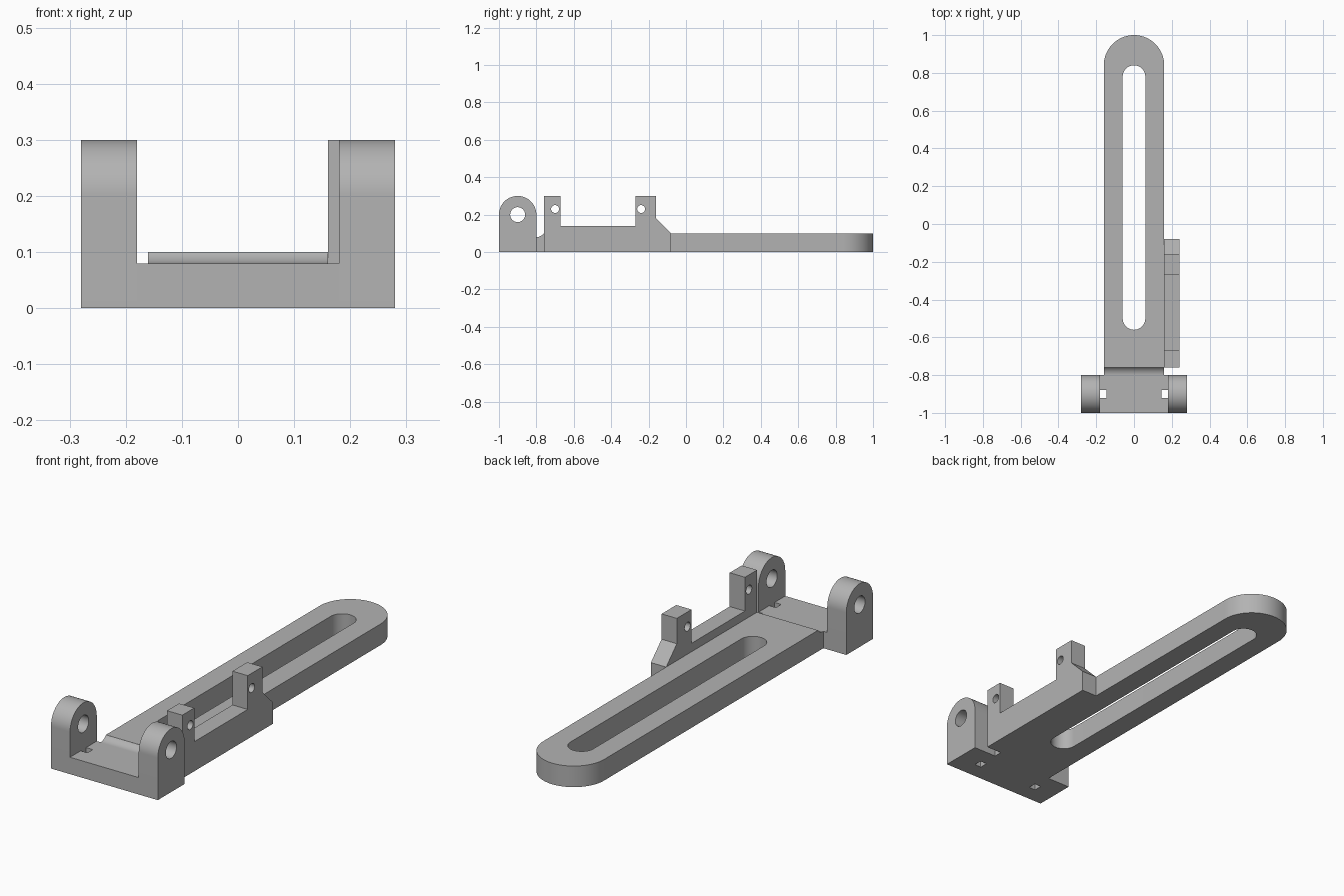
import bpy
import bmesh
from math import cos, sin, pi, radians
from mathutils import Vector

if "Cube" in bpy.data.objects:
    bpy.data.objects.remove(bpy.data.objects["Cube"], do_unlink=True)

grey = bpy.data.materials.new("plain grey")
grey.use_nodes = True
grey.diffuse_color = (0.45, 0.45, 0.45, 1)
grey.node_tree.nodes["Principled BSDF"].inputs["Base Color"].default_value = grey.diffuse_color


def arc(cu, cv, r, start, end, steps=24):
    """Points along a circular arc, angles in degrees."""
    angles = [radians(start + (end - start) * i / steps) for i in range(steps + 1)]
    return [(cu + r * cos(a), cv + r * sin(a)) for a in angles]


def circle(cu, cv, r):
    return arc(cu, cv, r, 0, 360, 40)[:-1]


def prism(name, axis, low, high, outline, holes=()):
    """Extrude a flat outline with holes: axis Z uses (x, y), axis X uses (y, z)."""
    def place(p, w):
        return Vector((p[0], p[1], w) if axis == "Z" else (w, p[0], p[1]))

    bm = bmesh.new()
    edges = []
    for loop in [outline, *holes]:
        verts = [bm.verts.new(place(p, low)) for p in loop]
        edges += [bm.edges.new((v, verts[i - 1])) for i, v in enumerate(verts)]
    bmesh.ops.triangle_fill(bm, use_beauty=True, edges=edges)
    result = bmesh.ops.extrude_face_region(bm, geom=bm.faces[:], use_keep_orig=True)
    moved = [g for g in result["geom"] if isinstance(g, bmesh.types.BMVert)]
    bmesh.ops.translate(bm, verts=moved, vec=place((0, 0), high - low))
    bmesh.ops.recalc_face_normals(bm, faces=bm.faces[:])
    mesh = bpy.data.meshes.new(name)
    bm.to_mesh(mesh)
    bm.free()
    mesh.materials.append(grey)
    obj = bpy.data.objects.new(name, mesh)
    bpy.context.collection.objects.link(obj)
    bpy.ops.object.select_all(action="DESELECT")
    obj.select_set(True)
    bpy.context.view_layer.objects.active = obj
    bpy.ops.object.shade_smooth_by_angle(angle=radians(30))
    return obj


# Long arm with a rounded end and a long slot
arm_outline = [(-0.16, -0.76), (0.16, -0.76)] + arc(0, 0.84, 0.16, 0, 180, 40)
slot = arc(0, 0.78, 0.06, 0, 180) + arc(0, -0.50, 0.06, 180, 360)
prism("slotted_arm", "Z", 0, 0.10, arm_outline, [slot])

# Concave ramp from the crossbar up to the arm
ramp = [(-0.76, 0), (-0.80, 0)] + arc(-0.80, 0.13, 0.05, -90, -37, 10)
prism("arm_ramp", "X", -0.16, 0.16, ramp)

# Crossbar with a small square notch beside each lug
half = [(0.18, -1), (0.18, -0.92), (0.145, -0.92), (0.145, -0.88), (0.18, -0.88), (0.18, -0.80)]
prism("crossbar", "Z", 0, 0.08, half + [(-x, y) for x, y in reversed(half)])

# Round-topped hinge lugs
lug = [(-1, 0), (-0.80, 0)] + arc(-0.90, 0.20, 0.10, 0, 180, 40)
for name, low in (("left_lug", 0.18), ("right_lug", -0.28)):
    prism(name, "X", low, low + 0.10, lug, [circle(-0.90, 0.20, 0.04)])

# Side plate with two drilled tabs and a sloped back end
plate = [(-0.76, 0), (-0.76, 0.30), (-0.67, 0.30), (-0.67, 0.14), (-0.27, 0.14),
         (-0.27, 0.30), (-0.16, 0.30), (-0.16, 0.18), (-0.08, 0.10), (-0.08, 0)]
prism("side_plate", "X", 0.16, 0.24, plate, [circle(y, 0.23, 0.021) for y in (-0.70, -0.24)])
